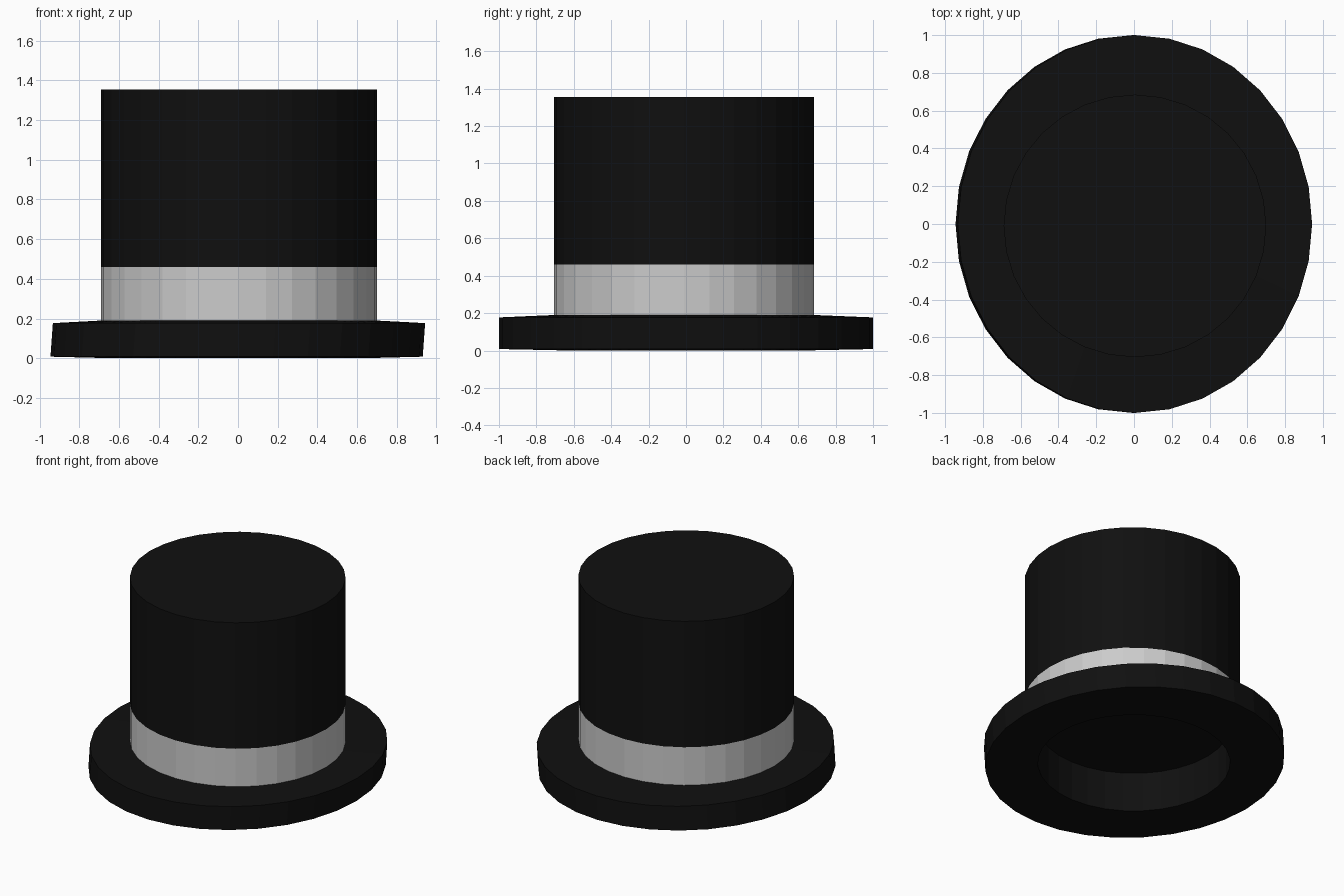
import bpy, bmesh
from math import sin, cos, pi

if "Cube" in bpy.data.objects:
    bpy.data.objects.remove(bpy.data.objects["Cube"])

SIDES = 32


def lathe(name, profile, material=None):
    """Revolve (rx, ry, z, x_shift, y_shift) rings; a ring of zero radius becomes a pole."""
    bm = bmesh.new()
    rings = []
    for rx, ry, z, dx, dy in profile:
        if rx == 0:
            rings.append([bm.verts.new((dx, dy, z))] * SIDES)
        else:
            rings.append([bm.verts.new((dx + rx * cos(2 * pi * i / SIDES),
                                        dy + ry * sin(2 * pi * i / SIDES), z))
                          for i in range(SIDES)])
    for a, b in zip(rings, rings[1:]):
        for i in range(SIDES):
            j = (i + 1) % SIDES
            corners = list(dict.fromkeys((a[i], a[j], b[j], b[i])))
            bm.faces.new(corners)
    mesh = bpy.data.meshes.new(name)
    bm.to_mesh(mesh)
    bm.free()
    obj = bpy.data.objects.new(name, mesh)
    bpy.context.collection.objects.link(obj)
    if material:
        mesh.materials.append(material)
    return obj


black = bpy.data.materials.new("black_felt")
black.diffuse_color = (0.005, 0.005, 0.005, 1)
black.use_nodes = True
black.node_tree.nodes["Principled BSDF"].inputs["Base Color"].default_value = black.diffuse_color

R, CX, CY = 0.695, 0.005, -0.01   # crown radius and centre

# Brim: hollow underside first, then flat rim, outer wall and sloping top
lathe("brim", [
    (0, 0, 0.28, 0, 0),
    (0.62, 0.62, 0.28, 0, 0),
    (0.62, 0.62, 0.0, 0, 0),
    (0.938, 1.0, 0.008, -0.007, 0),
    (0.938, 1.0, 0.177, 0.005, 0),
    (R, R, 0.19, CX, CY),
], black)

# Hat band
lathe("hat_band", [(R, R, 0.19, CX, CY), (R, R, 0.46, CX, CY)])

# Crown with flat top
lathe("crown", [
    (R, R, 0.46, CX, CY),
    (R, R, 1.355, CX, CY),
    (0, 0, 1.355, CX, CY),
], black)
